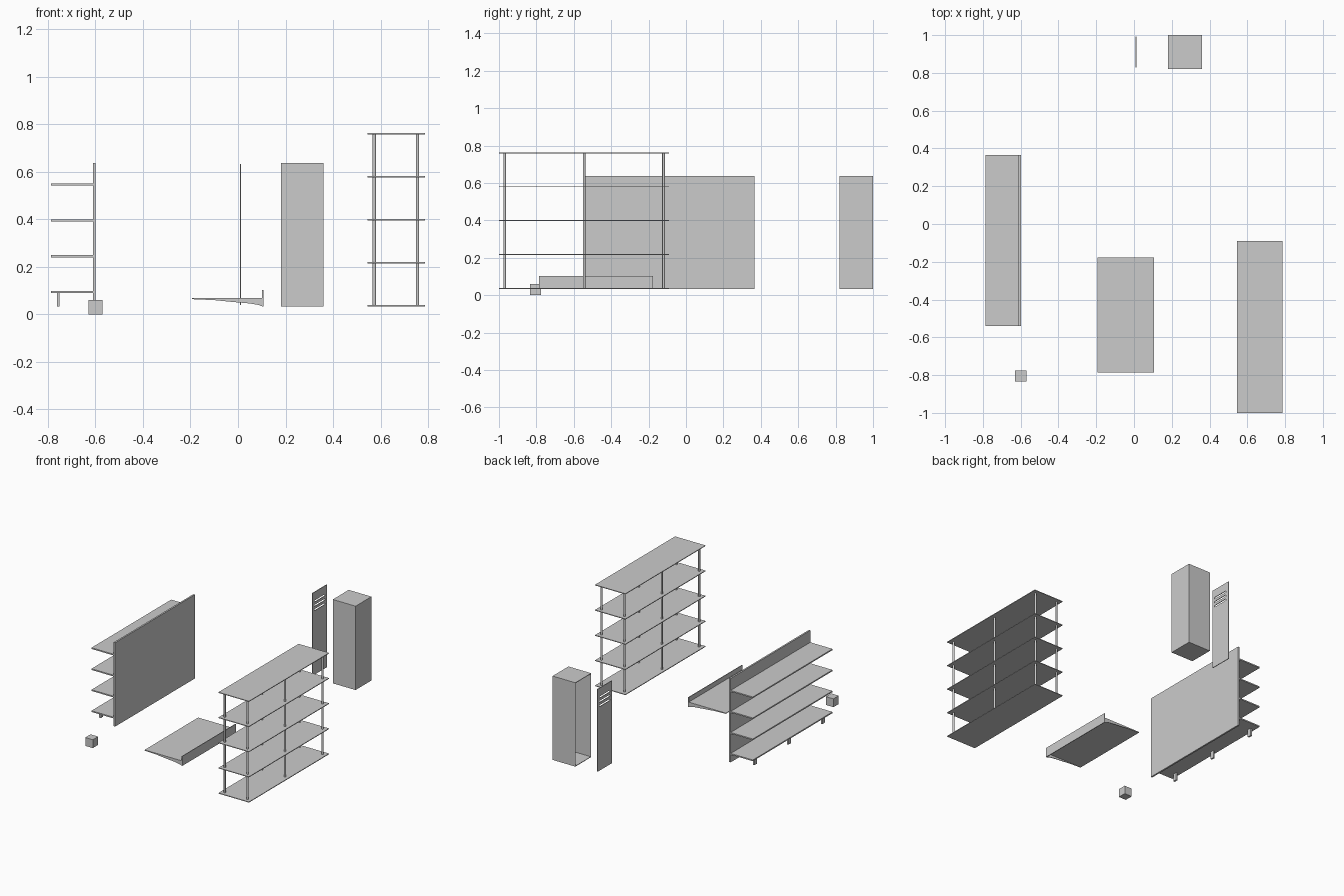
import bpy, bmesh, math

if "Cube" in bpy.data.objects:
    bpy.data.objects.remove(bpy.data.objects["Cube"])


def finish(name, bm):
    bmesh.ops.recalc_face_normals(bm, faces=bm.faces)
    me = bpy.data.meshes.new(name)
    bm.to_mesh(me)
    bm.free()
    ob = bpy.data.objects.new(name, me)
    bpy.context.collection.objects.link(ob)
    return ob


def box(name, x, y, z):
    """Box from (min, max) ranges."""
    bm = bmesh.new()
    bmesh.ops.create_cube(bm, size=1)
    for v in bm.verts:
        v.co = [r[0] + (c + 0.5) * (r[1] - r[0]) for r, c in zip((x, y, z), v.co)]
    return finish(name, bm)


def post(name, x, y, z0, z1, r):
    bpy.ops.mesh.primitive_cylinder_add(vertices=16, radius=r, depth=z1 - z0,
                                        location=(x, y, (z0 + z1) / 2))
    bpy.context.object.name = name
    bpy.ops.object.shade_smooth_by_angle(angle=math.radians(40))


def plate(name, profile, y0, y1):
    """Extrude an x/z profile along y."""
    bm = bmesh.new()
    f = bm.faces.new([bm.verts.new((x, y0, z)) for x, z in profile])
    new = bmesh.ops.extrude_face_region(bm, geom=[f])["geom"]
    bmesh.ops.translate(bm, vec=(0, y1 - y0, 0),
                        verts=[g for g in new if isinstance(g, bmesh.types.BMVert)])
    return finish(name, bm)


BASE = 0.034

# Small cube
box("small_cube", (-0.63, -0.57), (-0.835, -0.775), (0, 0.06))

# Wall-backed display shelving with feet
GY = (-0.54, 0.365)
box("display_back_panel", (-0.611, -0.599), GY, (BASE, 0.637))
for i in range(4):
    top = 0.098 + i * 0.151
    box(f"display_shelf_{i + 1}", (-0.787, -0.611), GY, (top - 0.009, top))
for i, dy in enumerate((-0.385, 0, 0.385)):
    y = -0.0875 + dy
    box(f"display_foot_{i + 1}", (-0.763, -0.751), (y - 0.014, y + 0.014), (BASE, 0.09))

# Single shelf with back lip and curved end brackets
SY = (-0.785, -0.177)
box("single_shelf_plate", (-0.193, 0.102), SY, (0.064, 0.069))
box("single_shelf_lip", (0.102, 0.107), SY, (BASE, 0.103))
bracket = [(-0.193, 0.064), (-0.1, 0.06), (-0.03, 0.053), (0.05, 0.046),
           (0.085, 0.04), (0.102, BASE), (0.102, 0.064)]
plate("front_bracket", bracket, SY[0], SY[0] + 0.004)
plate("back_bracket", bracket, SY[1] - 0.004, SY[1])

# Locker door with vent slots: stiles plus horizontal strips
DX, Y0, Y1, Z0, Z1 = (0.008, 0.013), 0.828, 0.993, 0.04, 0.633
SLOT0, SLOT1 = Y0 + 0.022, Y1 - 0.022
bm = bmesh.new()
ys = [Y0, SLOT0, SLOT1, Y1]
zs = [Z0]
for c in (0.505, 0.536, 0.567):
    zs += [c - 0.006, c + 0.006]
zs.append(Z1)
grid = [[bm.verts.new((DX[0], y, z)) for y in ys] for z in zs]
for r in range(len(zs) - 1):
    for c in range(3):
        if not (c == 1 and r % 2):
            bm.faces.new((grid[r][c], grid[r][c + 1], grid[r + 1][c + 1], grid[r + 1][c]))
new = bmesh.ops.extrude_face_region(bm, geom=bm.faces[:])["geom"]
bmesh.ops.translate(bm, vec=(DX[1] - DX[0], 0, 0),
                    verts=[g for g in new if isinstance(g, bmesh.types.BMVert)])
finish("locker_door", bm)

# Locker body, open towards -x
CX, CY, CZ, T = (0.18, 0.361), (0.82, 1.0), (BASE, 0.637), 0.004
box("locker_rear", (CX[1] - T, CX[1]), CY, CZ)
IX = (CX[0], CX[1] - T)
box("locker_side_a", IX, (CY[0], CY[0] + T), CZ)
box("locker_side_b", IX, (CY[1] - T, CY[1]), CZ)
IY = (CY[0] + T, CY[1] - T)
box("locker_floor", IX, IY, (CZ[0], CZ[0] + T))
box("locker_top", IX, IY, (CZ[1] - T, CZ[1]))

# Five-tier rack with six round posts
RX, RY = (0.545, 0.787), (-1.0, -0.09)
for i in range(5):
    z = 0.034 + i * 0.181
    box(f"rack_shelf_{i + 1}", RX, RY, (z, z + 0.005))
for i, x in enumerate((0.574, 0.756)):
    for j, y in enumerate((-0.97, -0.545, -0.12)):
        post(f"rack_post_{i + 1}_{j + 1}", x, y, 0.036, 0.76, 0.007)
